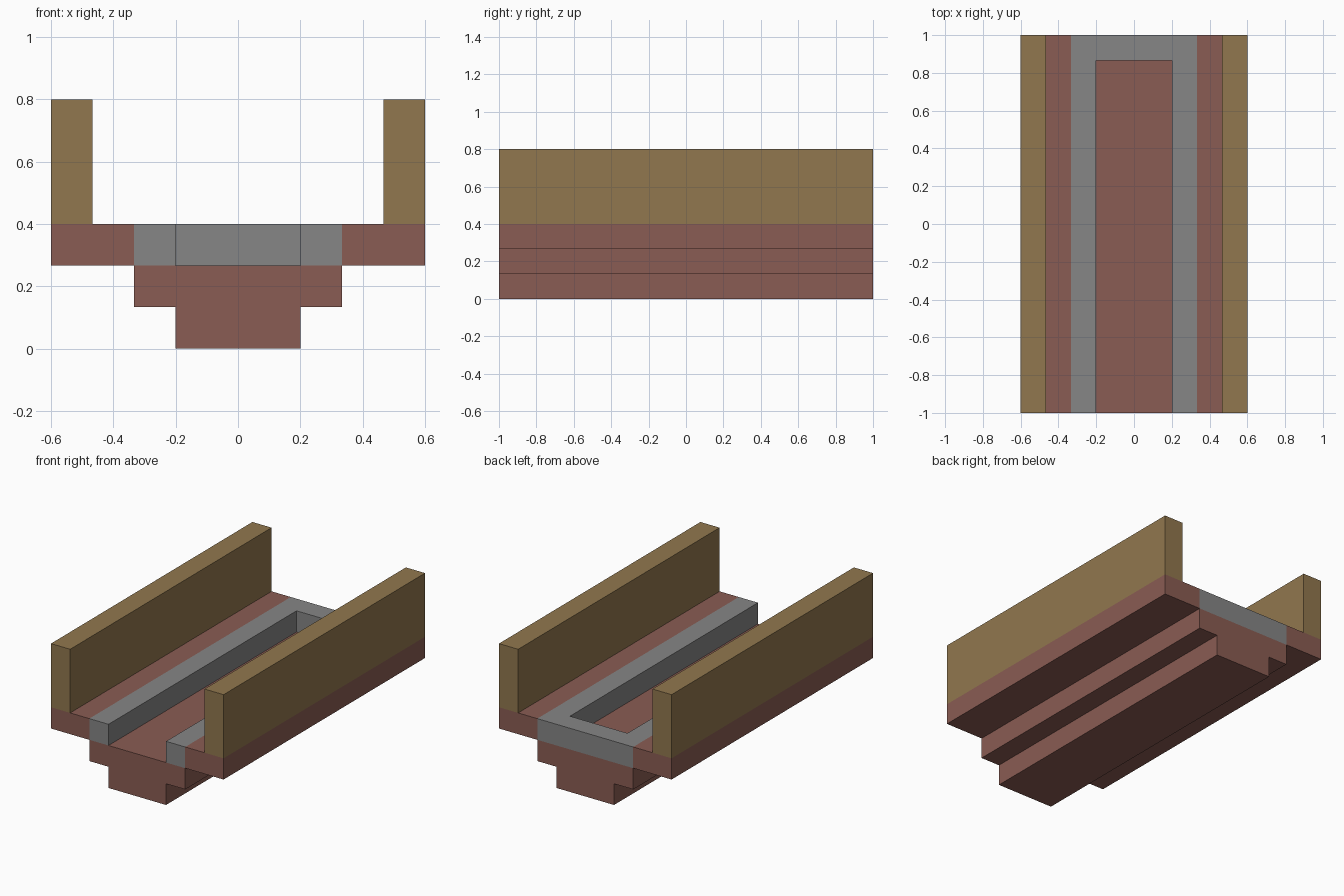
import bpy
import bmesh
from mathutils import Vector

cube = bpy.data.objects.get("Cube")
if cube:
    bpy.data.objects.remove(cube, do_unlink=True)

U = 2 / 15  # one block step
HALF = 1.0  # half the length


def material(name, rgb):
    linear = [((c / 255 + 0.055) / 1.055) ** 2.4 for c in rgb] + [1.0]
    mat = bpy.data.materials.new(name)
    mat.use_nodes = True
    mat.diffuse_color = linear
    mat.node_tree.nodes["Principled BSDF"].inputs["Base Color"].default_value = linear
    return mat


def prism(name, points, direction, mat):
    """Extrude a flat outline along a direction into a closed solid."""
    bm = bmesh.new()
    face = bm.faces.new([bm.verts.new(p) for p in points])
    result = bmesh.ops.extrude_face_region(bm, geom=[face], use_keep_orig=True)
    verts = [v for v in result["geom"] if isinstance(v, bmesh.types.BMVert)]
    bmesh.ops.translate(bm, verts=verts, vec=Vector(direction))
    bmesh.ops.recalc_face_normals(bm, faces=bm.faces[:])
    mesh = bpy.data.meshes.new(name)
    bm.to_mesh(mesh)
    bm.free()
    mesh.materials.append(mat)
    obj = bpy.data.objects.new(name, mesh)
    bpy.context.collection.objects.link(obj)
    return obj


def beam(name, profile, mat):
    """Run an x-z profile along the whole length."""
    return prism(name, [(x, -HALF, z) for x, z in profile], (0, 2 * HALF, 0), mat)


def rect(x0, x1, z0, z1):
    return [(x0, z0), (x1, z0), (x1, z1), (x0, z1)]


brown = material("reddish brown", (138, 92, 83))
gold = material("golden tan", (145, 119, 78))
grey = material("mid grey", (134, 134, 134))

inner, mid, outer = 1.5 * U, 2.5 * U, 4.5 * U
floor, deck, top = 2 * U, 3 * U, 6 * U

# Stepped keel with the channel floor on top
half_profile = [(inner, 0), (inner, U), (mid, U), (mid, floor)]
beam("stepped_keel", half_profile + [(-x, z) for x, z in reversed(half_profile)], brown)

# Side ledges and the tall walls standing on them
for side, s in (("left", 1), ("right", -1)):
    beam(side + "_ledge", rect(s * mid, s * outer, floor, deck), brown)
    beam(side + "_wall", rect(s * (outer - U), s * outer, deck, top), gold)

# U-shaped rim around the channel, open at the front
rim = [(mid, -HALF), (mid, HALF), (-mid, HALF), (-mid, -HALF),
       (-inner, -HALF), (-inner, HALF - U), (inner, HALF - U), (inner, -HALF)]
prism("channel_rim", [(x, y, floor) for x, y in rim], (0, 0, U), grey)
